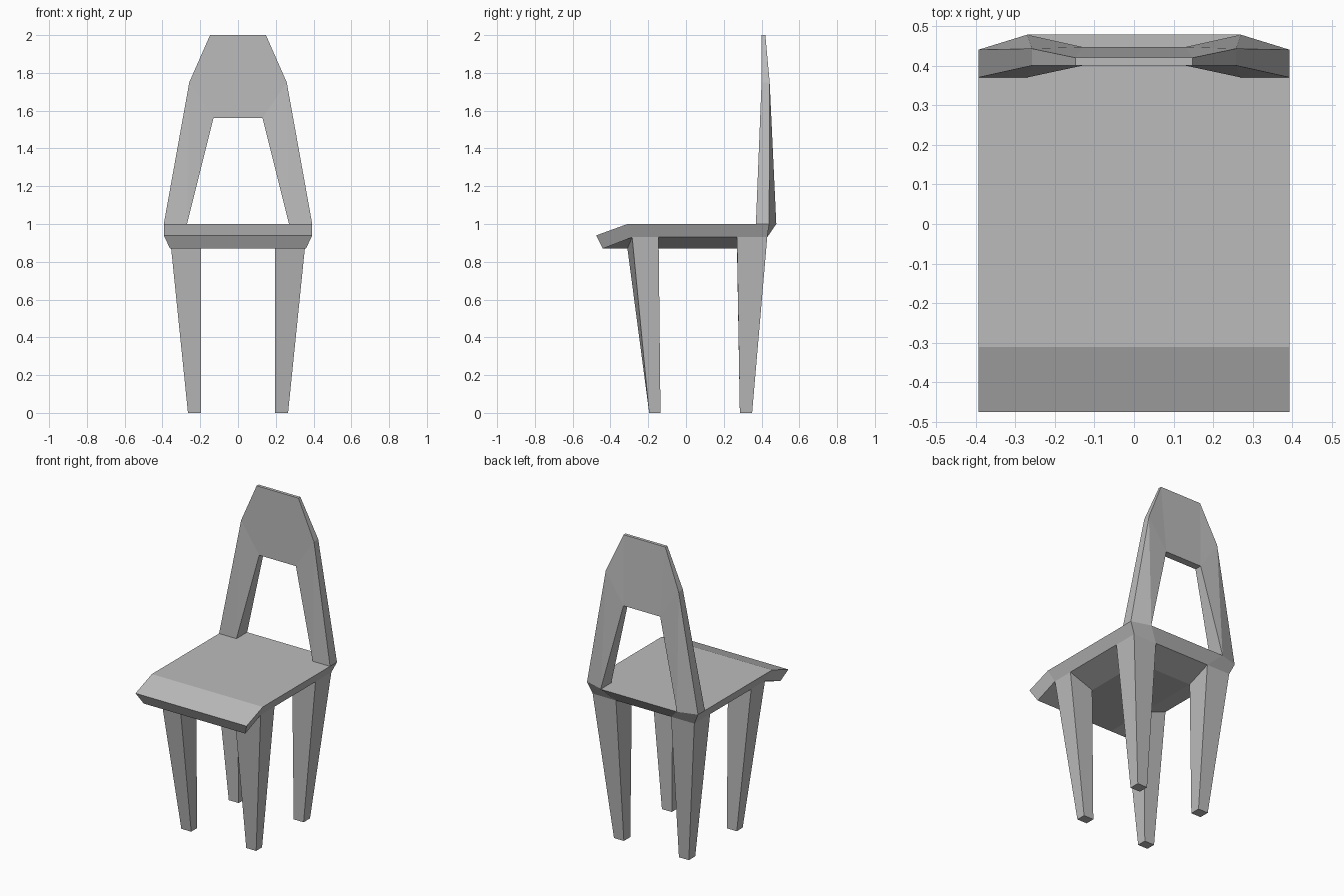
import bpy
import bmesh

cube = bpy.data.objects.get("Cube")
if cube:
    bpy.data.objects.remove(cube, do_unlink=True)

grey = bpy.data.materials.new("plain_grey")
grey.use_nodes = True
colour = (0.5, 0.5, 0.5, 1)
grey.diffuse_color = colour
grey.node_tree.nodes["Principled BSDF"].inputs["Base Color"].default_value = colour


def finish(name, bm):
    """Turn a bmesh into a flat shaded object."""
    bmesh.ops.recalc_face_normals(bm, faces=bm.faces)
    mesh = bpy.data.meshes.new(name)
    bm.to_mesh(mesh)
    bm.free()
    mesh.materials.append(grey)
    obj = bpy.data.objects.new(name, mesh)
    bpy.context.collection.objects.link(obj)
    return obj


def bridge(bm, a, b):
    """Join two closed loops of equal length with quads."""
    for i in range(len(a)):
        j = (i + 1) % len(a)
        bm.faces.new((a[i], a[j], b[j], b[i]))


# Seat: each profile row has an outer and an inner point, mirrored across x
OUT, IN = 0.36, 0.195
profile = [
    ((0.393, 0.44, 1.0), (0.27, 0.478, 1.0)),      # top back
    ((0.393, -0.31, 1.0), (0.27, -0.31, 1.0)),     # top front
    ((0.393, -0.475, 0.94), (0.27, -0.475, 0.94)), # lip nose
    ((OUT, -0.44, 0.87), (IN, -0.44, 0.87)),       # lip bottom
    ((OUT, -0.285, 0.93), (IN, -0.31, 0.87)),      # front leg, front
    ((OUT, -0.145, 0.93), (IN, -0.145, 0.87)),     # front leg, back
    ((OUT, 0.27, 0.93), (IN, 0.27, 0.87)),         # rear leg, front
    ((OUT, 0.43, 0.93), (IN, 0.43, 0.93)),         # rear leg, back
]
bm = bmesh.new()
columns = []
for side, k in ((-1, 0), (-1, 1), (1, 1), (1, 0)):
    columns.append([bm.verts.new((side * r[k][0], r[k][1], r[k][2])) for r in profile])
for a, b in zip(columns, columns[1:]):
    bridge(bm, a, b)
for col in (columns[0], columns[-1]):
    bm.faces.new([col[i] for i in (0, 1, 4, 5, 6, 7)])
    bm.faces.new(col[1:5])
finish("seat", bm)


# Legs: tapered from a patch of the seat underside down to a small foot
def leg(name, side, front_row, foot_front, foot_back):
    f, b = profile[front_row], profile[front_row + 1]
    top = [f[0], b[0], b[1], f[1]]
    foot = [(0.265, foot_front, 0), (0.265, foot_back, 0),
            (IN, foot_back, 0), (IN, foot_front, 0)]
    bm = bmesh.new()
    upper, lower = ([bm.verts.new((side * x, y, z)) for x, y, z in ring]
                    for ring in (top, foot))
    bridge(bm, upper, lower)
    bm.faces.new(lower)
    finish(name, bm)


for side, word in ((1, "left"), (-1, "right")):
    leg("front_leg_" + word, side, 4, -0.195, -0.135)
    leg("rear_leg_" + word, side, 6, 0.285, 0.35)

# Backrest: two leaning posts meeting in a tapered panel
# key: (x, front y, back y, z)
points = {
    "base_out": (0.393, 0.37, 0.44, 1.0),
    "base_in": (0.27, 0.37, 0.478, 1.0),
    "arch": (0.13, 0.40, 0.447, 1.56),
    "shoulder": (0.258, 0.40, 0.443, 1.75),
    "crown": (0.148, 0.40, 0.42, 2.0),
}
bm = bmesh.new()
v = {}
for key, (x, yf, yb, z) in points.items():
    for side in (1, -1):
        v[key, side, 0] = bm.verts.new((side * x, yf, z))
        v[key, side, 1] = bm.verts.new((side * x, yb, z))

for side in (1, -1):
    # front and back skins
    for layer in (0, 1):
        for tri in (("base_out", "base_in", "shoulder"),
                    ("base_in", "arch", "shoulder"),
                    ("arch", "crown", "shoulder")):
            bm.faces.new([v[k, side, layer] for k in tri])
    # outer edge and inner edge of the post
    for a, b in (("base_out", "shoulder"), ("shoulder", "crown"), ("base_in", "arch")):
        bm.faces.new((v[a, side, 0], v[b, side, 0], v[b, side, 1], v[a, side, 1]))
# centre panel
for layer in (0, 1):
    bm.faces.new((v["arch", 1, layer], v["crown", 1, layer],
                  v["crown", -1, layer], v["arch", -1, layer]))
# top edge and underside of the panel
for key in ("crown", "arch"):
    bm.faces.new((v[key, 1, 0], v[key, -1, 0], v[key, -1, 1], v[key, 1, 1]))
finish("backrest", bm)
